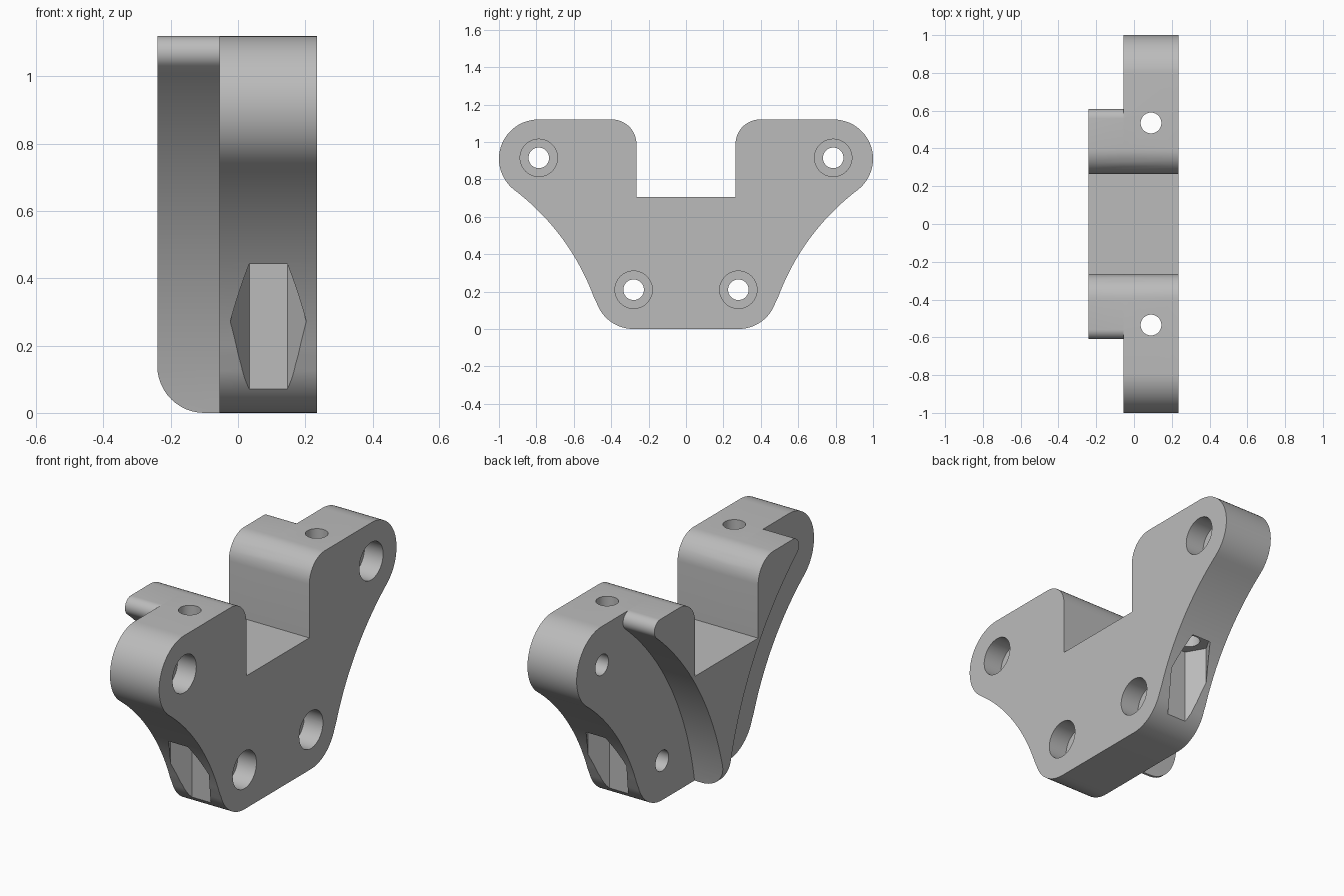
import bpy, bmesh
from math import sin, cos, atan2, asin, hypot, pi, radians
from mathutils import Matrix

if "Cube" in bpy.data.objects:
    bpy.data.objects.remove(bpy.data.objects["Cube"])

# Main dimensions
BACK, STEP, FACE = -0.24, -0.055, 0.235      # x of rib face, plate back, plate front
TOP, SLOT_Y, SLOT_Z, SLOT_R = 1.12, 0.265, 0.705, 0.13
UPPER, LOWER, BOSS_R = (0.79, 0.91), (0.28, 0.21), 0.21
SWEEP = (1.685, -0.27)                       # shared centre of the concave sides
RIB_R, NOSE_R = 1.7, 0.05
BOLT_X, BOLT_Y = 0.09, 0.535

gray = bpy.data.materials.new("plain gray")
gray.use_nodes = True
COLOUR = (0.5, 0.5, 0.5, 1)
gray.diffuse_color = COLOUR
gray.node_tree.nodes["Principled BSDF"].inputs["Base Color"].default_value = COLOUR


def arc(centre, r, a0, a1, n):
    return [(centre[0] + r * cos(a0 + (a1 - a0) * i / n),
             centre[1] + r * sin(a0 + (a1 - a0) * i / n)) for i in range(n + 1)]


def angle(a, b):
    return atan2(b[1] - a[1], b[0] - a[0])


def finish(name, bm):
    bmesh.ops.remove_doubles(bm, verts=bm.verts, dist=1e-5)
    bmesh.ops.recalc_face_normals(bm, faces=bm.faces)
    mesh = bpy.data.meshes.new(name)
    bm.to_mesh(mesh)
    bm.free()
    mesh.materials.append(gray)
    obj = bpy.data.objects.new(name, mesh)
    bpy.context.collection.objects.link(obj)
    return obj


def prism(name, points, depth):
    """Extrude a closed outline of 3D points along a vector."""
    bm = bmesh.new()
    face = bm.faces.new([bm.verts.new(p) for p in points])
    new = bmesh.ops.extrude_face_region(bm, geom=[face])["geom"]
    bmesh.ops.translate(bm, vec=depth,
                        verts=[v for v in new if isinstance(v, bmesh.types.BMVert)])
    return finish(name, bm)


def symmetric_prism(name, half, x0, x1):
    outline = half + [(-y, z) for y, z in reversed(half)]
    return prism(name, [(x0, y, z) for y, z in outline], (x1 - x0, 0, 0))


def cylinder(name, r, length, centre, axis="Z", sides=48):
    bm = bmesh.new()
    turn = Matrix.Rotation(pi / 2, 4, "Y") if axis == "X" else Matrix.Identity(4)
    bmesh.ops.create_cone(bm, cap_ends=True, segments=sides, radius1=r, radius2=r,
                          depth=length, matrix=Matrix.Translation(centre) @ turn)
    return finish(name, bm)


def boolean(target, tool, operation):
    mod = target.modifiers.new(tool.name, "BOOLEAN")
    mod.operation, mod.solver, mod.object = operation, "EXACT", tool
    bpy.context.view_layer.objects.active = target
    bpy.ops.object.modifier_apply(modifier=mod.name)
    bpy.data.objects.remove(tool)


# Slot wall and its rounded shoulder, shared by plate and rib
shoulder = [(SLOT_Y, SLOT_Z)] + arc((SLOT_Y + SLOT_R, TOP - SLOT_R), SLOT_R, pi, pi / 2, 12)

# Winged plate outline: upper boss, concave side, lower boss
up, low = angle(UPPER, SWEEP), angle(LOWER, SWEEP)
side_r = hypot(SWEEP[0] - UPPER[0], SWEEP[1] - UPPER[1]) - BOSS_R
plate_half = (shoulder + arc(UPPER, BOSS_R, pi / 2, up, 24)
              + arc(SWEEP, side_r, pi + up, pi + low, 24)[1:-1]
              + arc(LOWER, BOSS_R, low, -pi / 2, 14))
bracket = symmetric_prism("bracket", plate_half, STEP, FACE)

# Y-shaped rib outline: rounded nose, concave side narrowing to the foot
nose_z = TOP - NOSE_R
nose = (SWEEP[0] - ((RIB_R + NOSE_R) ** 2 - (nose_z - SWEEP[1]) ** 2) ** 0.5, nose_z)
under = angle(nose, SWEEP)
rib_half = (shoulder + arc(nose, NOSE_R, pi / 2, under, 12)
            + arc(SWEEP, RIB_R, pi + under, pi - asin(-SWEEP[1] / RIB_R), 32)[1:])
rib = symmetric_prism("rib", rib_half, BACK, STEP)

# Round the foot of the rib
foot = 0.14
corner = [(BACK - 0.1, -0.1), (BACK + foot, -0.1)] + arc(
    (BACK + foot, foot), foot, -pi / 2, -pi, 12) + [(BACK - 0.1, foot)]
boolean(rib, prism("foot_cutter", [(x, -0.3, z) for x, z in corner], (0, 0.6, 0)), "DIFFERENCE")
boolean(bracket, rib, "UNION")

# Counterbored mounting holes, vertical bolt holes and hexagonal nut pockets
for s in (-1, 1):
    for y, z in ((0.787, 0.915), LOWER):
        boolean(bracket, cylinder("hole_cutter", 0.055, 1, (0.1, s * y, z), "X"), "DIFFERENCE")
        boolean(bracket, cylinder("bore_cutter", 0.1, 0.22, (FACE, s * y, z), "X"), "DIFFERENCE")
    boolean(bracket, cylinder("bolt_cutter", 0.055, 3, (BOLT_X, s * BOLT_Y, 0.6)), "DIFFERENCE")
    nut = [(BOLT_X + y, s * BOLT_Y + x, -0.1) for x, y in
           arc((0, 0), 0.113, pi / 2, pi / 2 + radians(300), 5)]
    boolean(bracket, prism("nut_cutter", nut, (0, 0, 0.57)), "DIFFERENCE")

# Smooth curved walls, keep crisp edges
bpy.ops.object.select_all(action="DESELECT")
bracket.select_set(True)
bpy.context.view_layer.objects.active = bracket
bpy.ops.object.shade_smooth_by_angle(angle=radians(30))
